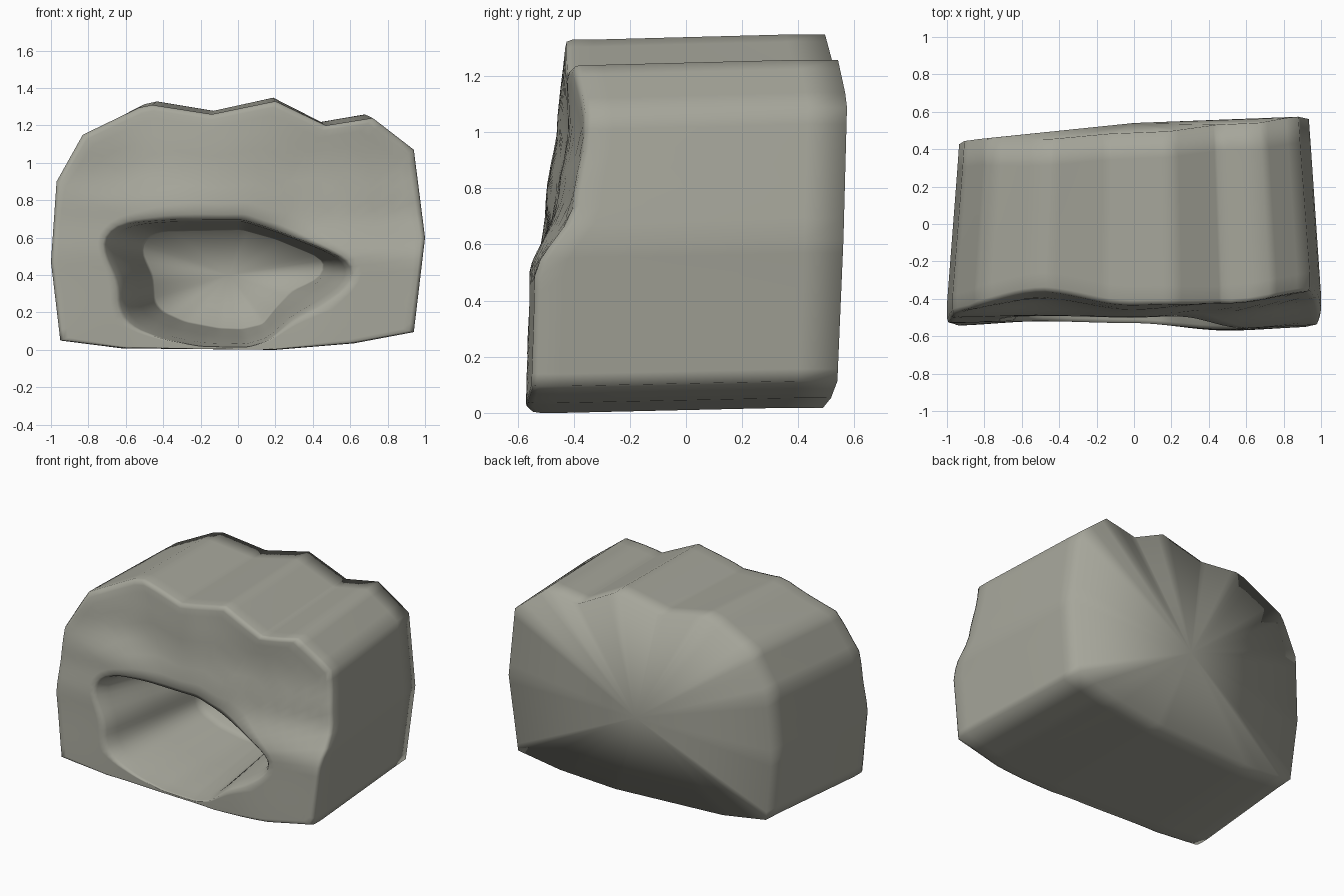
import bpy, bmesh, math

if "Cube" in bpy.data.objects:
    bpy.data.objects.remove(bpy.data.objects["Cube"])

# Silhouette of the rock, cave mouth and cave end wall (x, z), counter-clockwise
ROCK = [(1, .6), (.94, 1.07), (.72, 1.24), (.47, 1.2), (.2, 1.33), (-.14, 1.26),
        (-.46, 1.31), (-.53, 1.295), (-.83, 1.15), (-.97, .9), (-1, .47), (-.95, .05),
        (-.62, .008), (-.2, .004), (.2, 0), (.62, .035), (.94, .095)]
MOUTH = [(.62, .42), (.58, .48), (.43, .55), (.2, .64), (.03, .695), (-.35, .695), (-.6, .675),
         (-.7, .62), (-.72, .55), (-.67, .44), (-.63, .35), (-.63, .22), (-.57, .13),
         (-.4, .06), (-.2, .02), (.05, .015), (.16, .05), (.3, .17), (.45, .25), (.59, .35)]
WALL = [(.46, .44), (.44, .49), (.2, .59), (.02, .64), (-.42, .63), (-.49, .59), (-.51, .53),
        (-.45, .4), (-.44, .26), (-.4, .21), (-.28, .155), (-.1, .12), (.02, .115),
        (.13, .14), (.2, .23), (.28, .32), (.42, .38)]
CX, CZ = -.05, .37

# Front relief: depth y over columns x and rows z
COLS = [-1, -.5, 0, .5, 1]
ROWS = [0, .48, .75, 1.0, 1.35]
RELIEF = [[-.545, -.52, -.53, -.57, -.55], [-.53, -.515, -.515, -.56, -.54],
          [-.50, -.49, -.50, -.46, -.40], [-.47, -.40, -.46, -.42, -.36],
          [-.42, -.36, -.43, -.43, -.36]]


def locate(v, steps):
    v = min(max(v, steps[0]), steps[-1])
    i = max(k for k in range(len(steps) - 1) if steps[k] <= v)
    t = (v - steps[i]) / (steps[i + 1] - steps[i])
    return i, t * t * (3 - 2 * t)


def front_y(x, z):
    i, a = locate(x, COLS)
    j, b = locate(z, ROWS)
    low = RELIEF[j][i] * (1 - a) + RELIEF[j][i + 1] * a
    high = RELIEF[j + 1][i] * (1 - a) + RELIEF[j + 1][i + 1] * a
    return low * (1 - b) + high * b


def back_y(x, z):
    return .475 + .065 * x + .035 * z - .17 * max(0, z - 1.1)


def radius(poly, ang):
    # distance from the centre to the outline in a given direction
    dx, dz = math.cos(ang), math.sin(ang)
    best = 0
    for (ax, az), (bx, bz) in zip(poly, poly[1:] + poly[:1]):
        ex, ez = bx - ax, bz - az
        det = ex * dz - ez * dx
        if abs(det) < 1e-9:
            continue
        px, pz = ax - CX, az - CZ
        r = (ex * pz - ez * px) / det
        s = (dx * pz - dz * px) / det
        if r > 0 and -1e-6 <= s <= 1 + 1e-6:
            best = max(best, r)
    return best


# Directions: an even fan plus the exact corners of the rock
corners = [math.atan2(z - CZ, x - CX) % math.tau for x, z in ROCK]
fan = [math.tau * k / 110 for k in range(110)]
angles = sorted(corners + [a for a in fan if all(abs(a - c) > .015 for c in corners)])


def outline(poly, blur=0):
    pts = []
    for a in angles:
        offs = (-blur, -blur / 2, 0, blur / 2, blur) if blur else (0,)
        r = sum(radius(poly, a + o) for o in offs) / len(offs)
        pts.append((CX + r * math.cos(a), CZ + r * math.sin(a)))
    return pts


rock, mouth, wall = outline(ROCK), outline(MOUTH, .08), outline(WALL, .06)


def mix(p, q, t):
    return p[0] + (q[0] - p[0]) * t, p[1] + (q[1] - p[1]) * t


bm = bmesh.new()


def ring(points):
    return [bm.verts.new(p) for p in points]


rings = []
# Cave walls, from the end wall out to the mouth
for t in (0, .08, .5, .92):
    pts = []
    for w, m in zip(wall, mouth):
        x, z = mix(w, mix(m, w, .1), t)
        pts.append((x, .25 + (front_y(*m) + .03 - .25) * t, z))
    rings.append(ring(pts))
# Rounded lip and front face
for t in (0, .05, .15, .3, .45, .6, .75, .88, .95):
    pts = []
    for m, r in zip(mouth, rock):
        x, z = mix(m, r, t)
        pts.append((x, front_y(x, z) + (.02 if t == 0 else 0), z))
    rings.append(ring(pts))
# Rounded front edge
for s, dy in ((.992, .005), (1, .025), (1, .1)):
    pts = []
    for r in rock:
        x, z = mix((CX, CZ), r, s)
        pts.append((x, front_y(x, z) + dy, z))
    rings.append(ring(pts))
# Sides narrowing to the back edge
for dy, s in ((-.14, .945), (0, .935)):
    rings.append(ring([(x * s, back_y(x, z) + dy, z + .018) for x, z in rock]))

n = len(angles)
for a, b in zip(rings, rings[1:]):
    for k in range(n):
        bm.faces.new((a[k], a[(k + 1) % n], b[(k + 1) % n], b[k]))
# Cave end wall and back face as fans
for loop, centre in ((rings[0], (CX, .27, .4)), (rings[-1], (0, .54, .57))):
    c = bm.verts.new(centre)
    for k in range(n):
        bm.faces.new((loop[k], loop[(k + 1) % n], c))
bmesh.ops.recalc_face_normals(bm, faces=bm.faces[:])
for f in bm.faces:
    f.smooth = True

mesh = bpy.data.meshes.new("cave_rock")
bm.to_mesh(mesh)
bm.free()
cave_rock = bpy.data.objects.new("cave_rock", mesh)
bpy.context.collection.objects.link(cave_rock)

# Dark stone
stone = bpy.data.materials.new("stone")
stone.diffuse_color = (.38, .38, .325, 1)
stone.use_nodes = True
stone.node_tree.nodes["Principled BSDF"].inputs["Base Color"].default_value = stone.diffuse_color
mesh.materials.append(stone)
